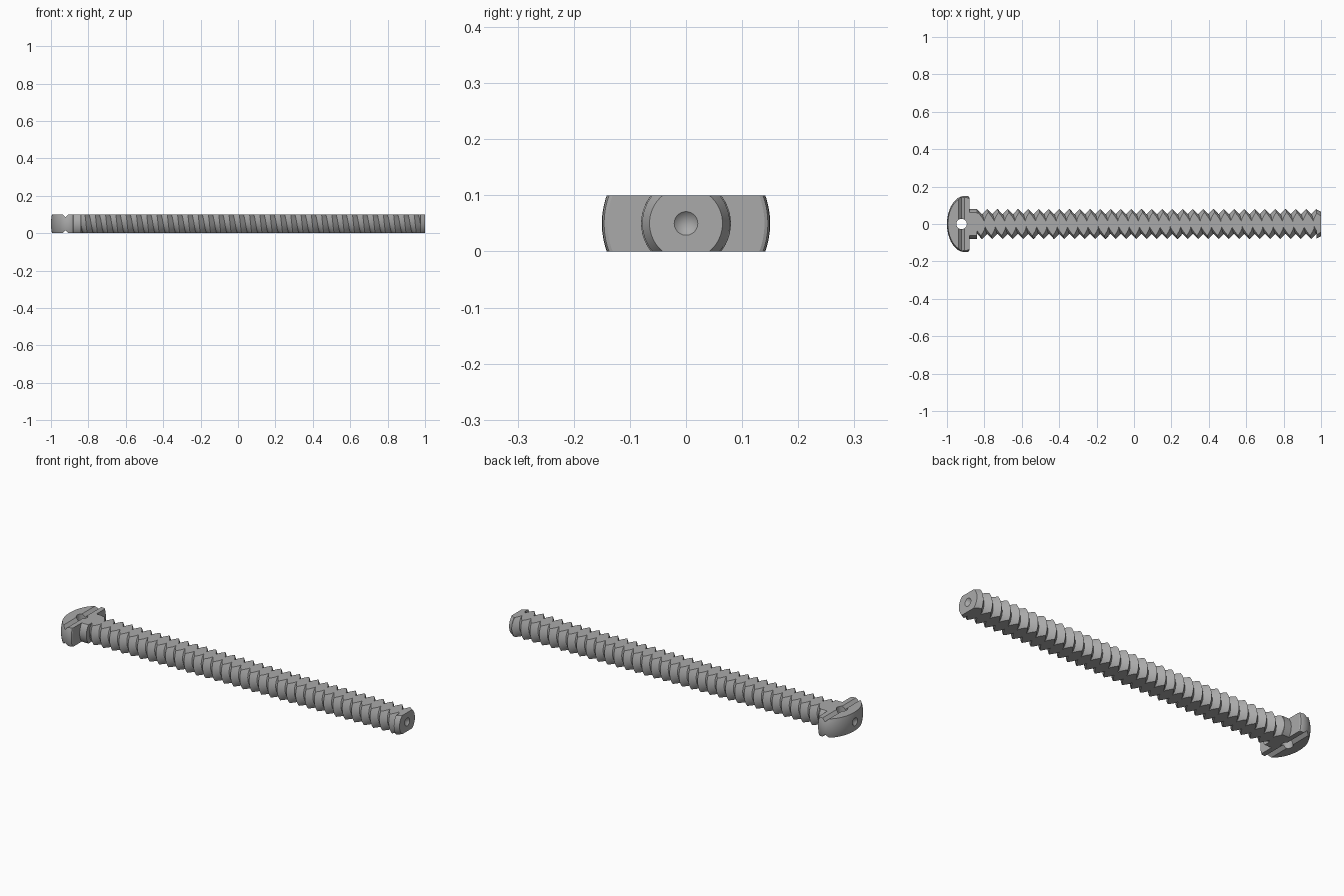
import bpy, bmesh, math
from mathutils import Vector, Matrix

if "Cube" in bpy.data.objects:
    bpy.data.objects.remove(bpy.data.objects["Cube"])

steel = bpy.data.materials.new("grey plastic")
steel.use_nodes = True
GREY = (0.4, 0.4, 0.4, 1)
steel.diffuse_color = GREY
steel.node_tree.nodes["Principled BSDF"].inputs["Base Color"].default_value = GREY

HALF = 0.05          # half thickness between the two flats
CREST, ROOT = 0.08, 0.052
START, END = -0.84, 0.975
TURNS, SIDES = 33, 48
PITCH = (END - START) / TURNS


def slice_off(bm, point, normal):
    """Cut away everything beyond a plane and close the opening."""
    geom = bm.verts[:] + bm.edges[:] + bm.faces[:]
    cut = bmesh.ops.bisect_plane(bm, geom=geom, dist=1e-6, plane_co=point,
                                 plane_no=normal, clear_outer=True)
    edges = [e for e in cut["geom_cut"]
             if isinstance(e, bmesh.types.BMEdge) and e.is_boundary]
    bmesh.ops.triangle_fill(bm, edges=edges, use_beauty=True, use_dissolve=True,
                            normal=normal)


def finish(bm, name, flats=True):
    if flats:
        for s in (1, -1):
            slice_off(bm, Vector((0, 0, s * HALF)), Vector((0, 0, s)))
    bmesh.ops.recalc_face_normals(bm, faces=bm.faces[:])
    bmesh.ops.translate(bm, verts=bm.verts[:], vec=(0, 0, HALF))
    mesh = bpy.data.meshes.new(name)
    bm.to_mesh(mesh)
    bm.free()
    mesh.materials.append(steel)
    ob = bpy.data.objects.new(name, mesh)
    bpy.context.collection.objects.link(ob)
    return ob


def lathe(name, profile):
    """Spin (x, radius) points about the screw axis."""
    bm = bmesh.new()
    vs = [bm.verts.new((x, 0, r)) for x, r in profile]
    edges = [bm.edges.new(pair) for pair in zip(vs, vs[1:])]
    bmesh.ops.spin(bm, geom=vs + edges, cent=(0, 0, 0), axis=(1, 0, 0),
                   angle=math.tau, steps=64, use_duplicate=False)
    bmesh.ops.remove_doubles(bm, verts=bm.verts[:], dist=1e-5)
    return finish(bm, name)


def smooth(ob):
    bpy.ops.object.select_all(action='DESELECT')
    ob.select_set(True)
    bpy.context.view_layer.objects.active = ob
    bpy.ops.object.shade_smooth_by_angle(angle=math.radians(25))


def carve(ob, cutter):
    cutter.hide_render = True
    mod = ob.modifiers.new("carve", 'BOOLEAN')
    mod.object = cutter
    mod.solver = 'EXACT'
    bpy.context.view_layer.objects.active = ob
    bpy.ops.object.modifier_apply(modifier=mod.name)
    bpy.data.objects.remove(cutter)


# Threaded shaft: one helical strip of crests and roots, trimmed at both ends
bm = bmesh.new()
crest, root = [], []
for j in range((TURNS + 4) * SIDES):
    a = math.tau * j / SIDES
    x = START + PITCH * (j / SIDES - 2)
    for row, shift, r in ((crest, 0, CREST), (root, PITCH / 2, ROOT)):
        row.append(bm.verts.new((x + shift, r * math.cos(a), r * math.sin(a))))
for j in range(len(crest) - 1):
    bm.faces.new((crest[j], crest[j + 1], root[j + 1], root[j]))
    n = j + SIDES
    if n + 1 < len(crest):
        bm.faces.new((root[j], root[j + 1], crest[n + 1], crest[n]))
slice_off(bm, Vector((START, 0, 0)), Vector((-1, 0, 0)))
slice_off(bm, Vector((END, 0, 0)), Vector((1, 0, 0)))
smooth(finish(bm, "threaded_shaft"))

# Plain collar under the head
smooth(lathe("collar", [(-0.885, 0), (-0.885, 0.08), (START, 0.08), (START, 0)]))

# Tapered tip with a conical dimple
smooth(lathe("tip", [(END, 0), (END, 0.078), (1, 0.065), (1, 0.021), (0.98, 0)]))

# Domed head with a dimple in its end
dome = [(-0.905 - 0.095 * math.cos(t), 0.15 * math.sin(t))
        for t in [0.14 + (math.pi / 2 - 0.14) * i / 14 for i in range(15)]]
head = lathe("head", [(-0.98, 0)] + dome +
             [(-0.89, 0.149), (-0.883, 0.146), (-0.88, 0.14), (-0.88, 0)])

# V grooves across both flats
for s in (1, -1):
    bm = bmesh.new()
    bmesh.ops.create_cube(bm, size=1, matrix=Matrix.Translation((-0.922, 0, s * (HALF + 0.006)))
                          @ Matrix.Rotation(math.pi / 4, 4, 'Y')
                          @ Matrix.Diagonal((0.031, 0.5, 0.031, 1)))
    carve(head, finish(bm, "groove_cutter", False))

# Cross hole through the head
bm = bmesh.new()
bmesh.ops.create_cone(bm, cap_ends=True, segments=32, radius1=0.028, radius2=0.028,
                      depth=0.3, matrix=Matrix.Translation((-0.922, 0, 0)))
carve(head, finish(bm, "hole_cutter", False))
smooth(head)
